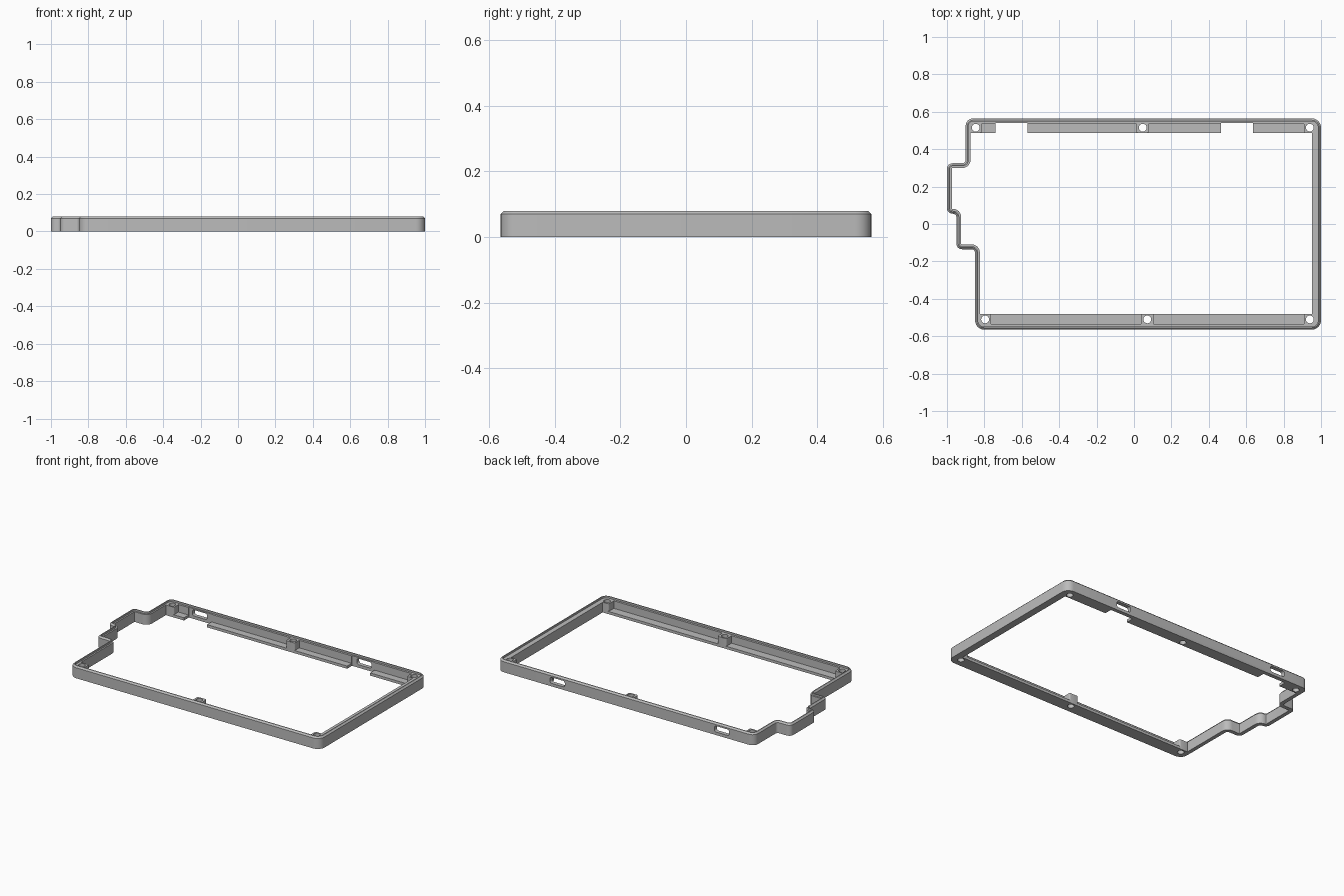
import bpy, bmesh, math
from mathutils import Vector

cube = bpy.data.objects.get("Cube")
if cube:
    bpy.data.objects.remove(cube, do_unlink=True)

grey = bpy.data.materials.new("plain grey")
grey.use_nodes = True
grey.diffuse_color = (0.5, 0.5, 0.5, 1)
grey.node_tree.nodes["Principled BSDF"].inputs["Base Color"].default_value = (0.5, 0.5, 0.5, 1)

STEP_Z = 0.068   # height of the inner step, the rails and the bosses
TOP_Z = 0.08


def finish(name, bm):
    bmesh.ops.recalc_face_normals(bm, faces=bm.faces[:])
    mesh = bpy.data.meshes.new(name)
    bm.to_mesh(mesh)
    bm.free()
    mesh.materials.append(grey)
    obj = bpy.data.objects.new(name, mesh)
    bpy.context.collection.objects.link(obj)
    return obj


def extrude(name, points, direction):
    """Solid made by sweeping a closed flat profile along a direction."""
    bm = bmesh.new()
    face = bm.faces.new([bm.verts.new(p) for p in points])
    new = bmesh.ops.extrude_face_region(bm, geom=[face])["geom"]
    verts = [v for v in new if isinstance(v, bmesh.types.BMVert)]
    bmesh.ops.translate(bm, verts=verts, vec=direction)
    return finish(name, bm)


def cut(obj, cutters):
    for c in cutters:
        c.hide_render = True
        mod = obj.modifiers.new("cut", "BOOLEAN")
        mod.operation, mod.solver, mod.object = "DIFFERENCE", "EXACT", c
    bpy.context.view_layer.update()
    deps = bpy.context.evaluated_depsgraph_get()
    mesh = bpy.data.meshes.new_from_object(obj.evaluated_get(deps))
    obj.modifiers.clear()
    obj.data = mesh
    for c in cutters:
        bpy.data.objects.remove(c, do_unlink=True)


def smooth(obj):
    bpy.ops.object.select_all(action="DESELECT")
    obj.select_set(True)
    bpy.context.view_layer.objects.active = obj
    bpy.ops.object.shade_smooth_by_angle(angle=math.radians(30))


def rounded(points, offset, segments=6):
    """Counter-clockwise outline moved inward, with rounded corners."""
    out = []
    for i, (x, y, r) in enumerate(points):
        p = Vector((x, y))
        a = (p - Vector(points[i - 1][:2])).normalized()
        b = (Vector(points[(i + 1) % len(points)][:2]) - p).normalized()
        turn = 1 if a.x * b.y - a.y * b.x > 0 else -1
        p += offset * turn * (b - a)
        r = max(r - turn * offset, 0.002)
        centre = p + r * (b - a)
        for k in range(segments + 1):
            t = k / segments * math.pi / 2
            out.append(centre + r * (a * math.sin(t) - b * math.cos(t)))
    return out


# Perimeter wall: x, y and corner radius, with a stepped right side
BIG, OUT, IN = 0.05, 0.03, 0.018
outline = [
    (-0.85, -0.565, BIG), (1, -0.565, BIG), (1, 0.565, BIG), (-0.9, 0.565, 0.04),
    (-0.9, 0.325, IN), (-1, 0.325, OUT), (-1, 0.055, OUT), (-0.95, 0.055, IN),
    (-0.95, -0.135, OUT), (-0.85, -0.135, IN),
]
section = [(0, 0), (0, 0.07), (0.01, TOP_Z), (0.016, TOP_Z),
           (0.016, STEP_Z), (0.026, STEP_Z), (0.026, 0)]
bm = bmesh.new()
rings = [[bm.verts.new((p.x, p.y, z)) for p in rounded(outline, off)] for off, z in section]
for ring, nxt in zip(rings, rings[1:] + rings[:1]):
    n = len(ring)
    for i in range(n):
        j = (i + 1) % n
        bm.faces.new((ring[i], ring[j], nxt[j], nxt[i]))
wall = finish("perimeter_wall", bm)


# Connector slots through the back wall
def slot_cutter(x):
    w, h, z = 0.055, 0.02, 0.04
    corners = [(x - w, z - h, 0.014), (x + w, z - h, 0.014),
               (x + w, z + h, 0.014), (x - w, z + h, 0.014)]
    return extrude("slot_cutter", [(p.x, 0.5, p.y) for p in rounded(corners, 0)], (0, 0.1, 0))


cut(wall, [slot_cutter(-0.66), slot_cutter(0.555)])
smooth(wall)


# Rails with a thin ledge along the front and back walls
def ledge_rail(name, x0, x1, side, inner):
    profile = [(0.55, 0), (0.55, STEP_Z), (0.535, STEP_Z), (0.535, 0.018), (inner, 0.018), (inner, 0)]
    extrude(name, [(x0, side * y, z) for y, z in profile], (x1 - x0, 0, 0))


BACK, FRONT = 0.487, 0.48
for name, x0, x1 in [("right", -0.82, -0.74), ("centre_right", -0.57, 0.02),
                     ("centre_left", 0.07, 0.465), ("left", 0.635, 0.915)]:
    ledge_rail("back_ledge_" + name, x0, x1, 1, BACK)
for name, x0, x1 in [("right", -0.77, 0.045), ("left", 0.1, 0.915)]:
    ledge_rail("front_ledge_" + name, x0, x1, -1, FRONT)

# Thick rail inside the left wall
extrude("left_rail", [(0.952, -0.49, 0), (0.98, -0.49, 0), (0.98, 0.49, 0), (0.952, 0.49, 0)],
        (0, 0, STEP_Z))


# Screw bosses with through holes
def boss(name, x0, x1, y0, y1, hx, hy):
    r = 0.008
    corners = [(x0, y0, r), (x1, y0, r), (x1, y1, r), (x0, y1, r)]
    body = extrude(name, [(p.x, p.y, 0) for p in rounded(corners, 0, 4)], (0, 0, STEP_Z))
    ring = [(hx + 0.021 * math.cos(k * math.tau / 24), hy + 0.021 * math.sin(k * math.tau / 24), -0.1)
            for k in range(24)]
    cut(body, [extrude("hole_cutter", ring, (0, 0, 0.3))])
    smooth(body)


for name, x0, x1, hx in [("right", -0.88, -0.815, -0.846), ("middle", 0.013, 0.078, 0.047),
                         ("left", 0.908, 0.98, 0.94)]:
    boss("back_boss_" + name, x0, x1, BACK, 0.55, hx, 0.515)
for name, x0, x1, hx in [("right", -0.83, -0.765, -0.796), ("middle", 0.038, 0.105, 0.071),
                         ("left", 0.908, 0.98, 0.94)]:
    boss("front_boss_" + name, x0, x1, -0.55, -FRONT, hx, -0.51)
